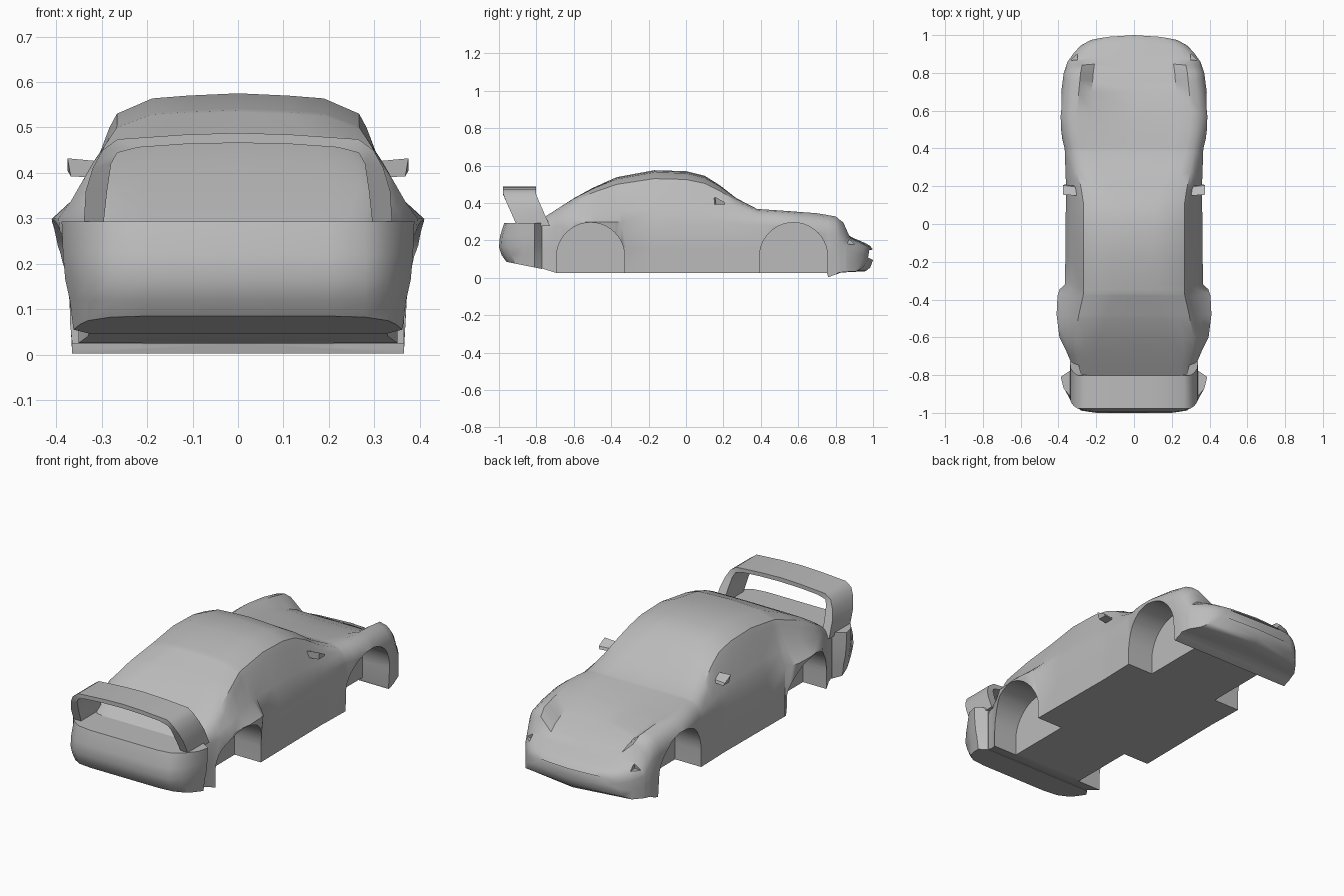
import bpy, bmesh, math
from mathutils import Vector

cube = bpy.data.objects.get("Cube")
if cube:
    bpy.data.objects.remove(cube, do_unlink=True)

paint = bpy.data.materials.new("plain_grey")
paint.use_nodes = True
paint.diffuse_color = (0.5, 0.5, 0.5, 1)
paint.node_tree.nodes["Principled BSDF"].inputs["Base Color"].default_value = (0.5, 0.5, 0.5, 1)


def clamp(v):
    return min(1, max(0, v))


def lookup(curve, y):
    """Piecewise linear value of a list of (position, value) pairs."""
    if y <= curve[0][0]:
        return curve[0][1]
    for (a, p), (b, q) in zip(curve, curve[1:]):
        if y <= b:
            return p + (q - p) * (y - a) / (b - a)
    return curve[-1][1]


def mix(a, b, t):
    return a + (b - a) * t


def loft(name, rings):
    """Skin closed rings of equal length and cap both ends."""
    bm = bmesh.new()
    rows = [[bm.verts.new(p) for p in ring] for ring in rings]
    n = len(rows[0])
    for a, b in zip(rows, rows[1:]):
        for i in range(n):
            j = (i + 1) % n
            bm.faces.new((a[i], a[j], b[j], b[i]))
    bm.faces.new(rows[0][::-1])
    bm.faces.new(rows[-1])
    bmesh.ops.recalc_face_normals(bm, faces=bm.faces)
    mesh = bpy.data.meshes.new(name)
    bm.to_mesh(mesh)
    bm.free()
    mesh.materials.append(paint)
    obj = bpy.data.objects.new(name, mesh)
    bpy.context.collection.objects.link(obj)
    return obj


def smooth(obj, angle):
    bpy.ops.object.select_all(action="DESELECT")
    obj.select_set(True)
    bpy.context.view_layer.objects.active = obj
    bpy.ops.object.shade_smooth_by_angle(angle=math.radians(angle))


def cut(obj, cutter):
    bpy.context.view_layer.objects.active = obj
    mod = obj.modifiers.new("cut", "BOOLEAN")
    mod.operation = "DIFFERENCE"
    mod.solver = "EXACT"
    mod.object = cutter
    bpy.ops.object.modifier_apply(modifier=mod.name)
    bpy.data.objects.remove(cutter, do_unlink=True)


# Body outlines along the length; DIP sinks the bonnet between the front fenders
TOP = [(-.82, .28), (-.74, .335), (-.6, .425), (-.5, .48), (-.37, .538), (-.17, .575), (0, .57),
       (.1, .545), (.18, .495), (.27, .425), (.38, .368), (.5, .36), (.7, .345), (.8, .328),
       (.855, .295), (.89, .215), (.96, .185), (.985, .17), (1, .15)]
DIP = [(.38, 0), (.5, .012), (.6, .025), (.7, .045), (.8, .068), (.855, .062), (.89, 0)]
WIDTH = [(-.82, .32), (-.74, .33), (-.67, .36), (-.6, .395), (-.48, .41), (-.38, .405), (-.345, .393),
         (-.32, .365), (.2, .36), (.4, .367), (.45, .38), (.57, .395), (.7, .385), (.8, .372),
         (.9, .352), (.96, .315), (.985, .28), (1, .23)]
BOTTOM = [(-.82, .065), (-.69, .025), (.755, .025), (.76, .003), (.83, .028), (.96, .035),
          (.985, .055), (1, .095)]
WAIST = [(-.82, .24), (-.6, .3), (.2, .29), (.5, .28), (.8, .23), (.9, .15), (1, .12)]

# Upper cross-section as (width share, height share) for bonnet and cabin
HOOD = [(.985, .3), (.95, .62), (.87, .9), (.76, 1), (.58, 1), (0, 1)]
CABIN = [(.9, .26), (.765, .73), (.72, .84), (.51, .96), (.3, .982), (0, 1)]


def body_ring(y):
    top, w = lookup(TOP, y), lookup(WIDTH, y)
    low, waist = lookup(BOTTOM, y), lookup(WAIST, y)
    t = clamp((top - .36) / .18)
    sill = min(w, .365)
    half = [(0, low), (sill, low), (mix(sill, w, .5), mix(low, waist, .5)), (w, waist)]
    for (hx, hz), (cx, cz) in zip(HOOD, CABIN):
        half.append((mix(hx * w, cx * .37, t), mix(waist, top, mix(hz, cz, t))))
    dip = lookup(DIP, y)
    half[-2:] = [(x, z - dip) for x, z in half[-2:]]
    mirrored = [(-x, z) for x, z in half[-2:0:-1]]
    bow = .5 * clamp((y - .8) / .15)
    return [Vector((x, y - bow * x * x, z)) for x, z in half + mirrored]


stations = sorted({y for curve in (TOP, DIP, WIDTH, BOTTOM, WAIST) for y, v in curve})
body = loft("car_body", [body_ring(y) for y in stations])

# Wheel arches, open to the side and below
for side in (-1, 1):
    for centre in (-.51, .575):
        arc = [math.pi * i / 20 for i in range(21)]
        outline = [(centre + .182 * math.cos(a), .113 + .182 * math.sin(a)) for a in arc]
        outline += [(centre - .182, -.1), (centre + .182, -.1)]
        cut(body, loft("arch_cutter", [[(side * x, y, z) for y, z in outline] for x in (.21, .6)]))
    # Wedge vents at the nose corners
    wedge = [(.96, .175), (.865, .18), (.87, .215), (.96, .205)]
    cut(body, loft("vent_cutter", [[(side * x, y, z) for y, z in wedge] for x in (.3, .5)]))
smooth(body, 36)

# Rear bumper: plan outlines stacked by height
LEVELS = [(.085, .96, .362), (.12, .985, .37), (.165, 1, .38), (.22, .995, .385), (.293, .972, .388)]
rings = []
for z, back, w in LEVELS:
    half = [(.2, -back), (.28, .012 - back), (.33, .05 - back), (w - .015, -.87), (w, -.81), (.33, -.77)]
    plan = half + [(-x, y) for x, y in half[::-1]]
    slope = .2 if z < .1 else 0
    rings.append([(x, y, z - slope * (y + back)) for x, y in plan])
smooth(loft("rear_bumper", rings), 32)

# Rear wing: one hoop from foot to foot, leaning backward with height
OUTER = [(.34, .278), (.335, .36), (.32, .41), (.298, .45), (.265, .474), (.12, .484), (0, .488)]
INNER = [(.297, .278), (.288, .36), (.279, .42), (.266, .444), (.22, .456), (.12, .463), (0, .466)]


def wing_ring(outer, inner, side):
    (ox, oz), (ix, iz) = outer, inner
    lean = lambda z: -.075 * clamp((z - .275) / .17)
    return [(side * ox, lean(oz) - .903, oz), (side * ox, lean(oz) - .727, oz),
            (side * ix, lean(iz) - .727, iz), (side * ix, lean(iz) - .903, iz)]


pairs = list(zip(OUTER, INNER))
hoop = [wing_ring(o, i, 1) for o, i in pairs] + [wing_ring(o, i, -1) for o, i in pairs[-2::-1]]
smooth(loft("rear_wing", hoop), 35)

# Door mirrors: wedge-shaped housings
for side, label in ((1, "left"), (-1, "right")):
    inner = [(.3, .15, .39), (.3, .2, .39), (.3, .195, .405), (.3, .15, .425)]
    outer = [(.368, .16, .392), (.368, .21, .392), (.375, .205, .405), (.375, .155, .432)]
    loft(label + "_mirror", [[(side * x, y, z) for x, y, z in r] for r in (inner, outer)])
